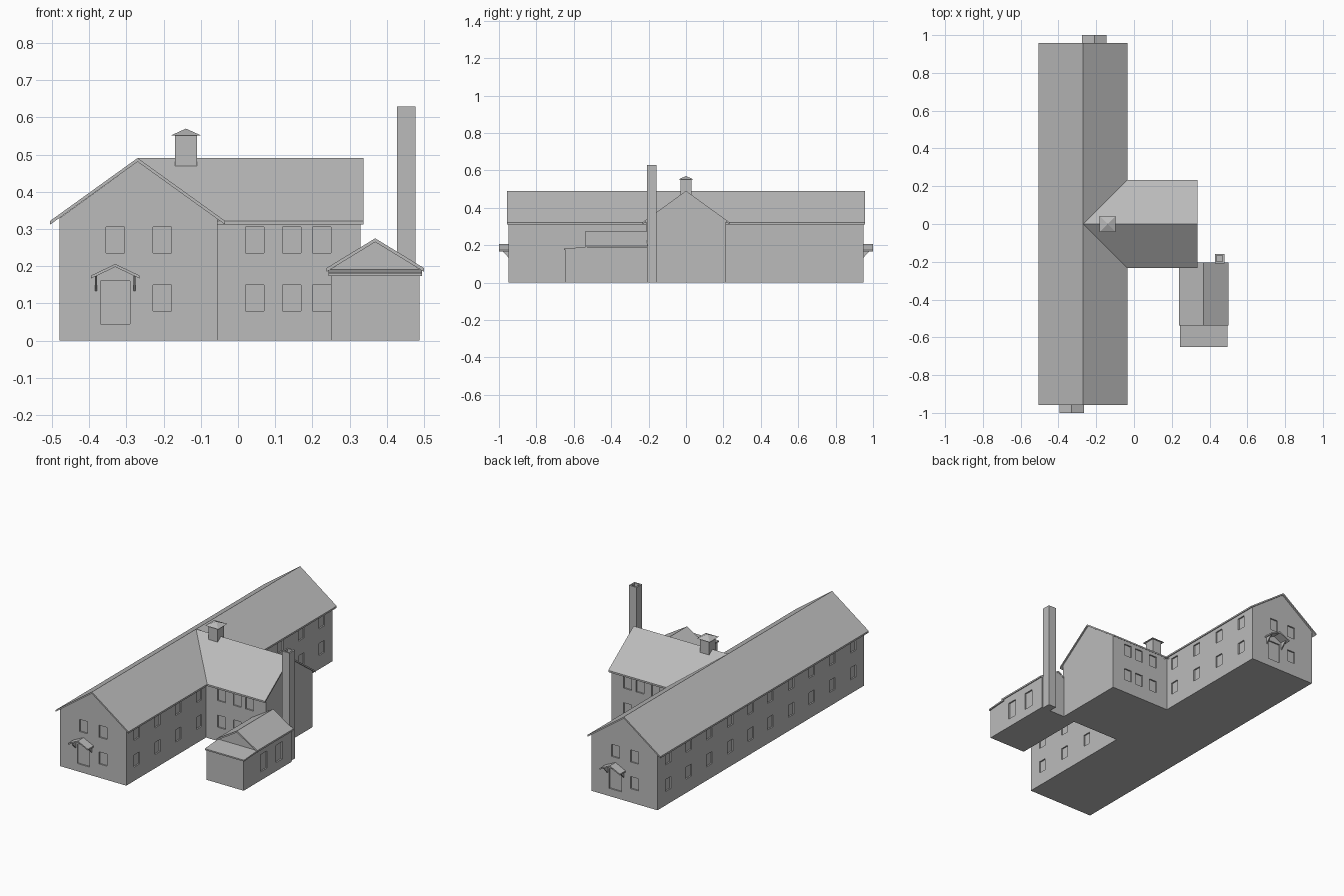
import bpy, bmesh
from mathutils import Matrix

if "Cube" in bpy.data.objects:
    bpy.data.objects.remove(bpy.data.objects["Cube"])

grey = bpy.data.materials.new("plain grey")
grey.diffuse_color = (0.5, 0.5, 0.5, 1)
grey.use_nodes = True
grey.node_tree.nodes["Principled BSDF"].inputs["Base Color"].default_value = grey.diffuse_color


def finish(name, bm):
    bmesh.ops.recalc_face_normals(bm, faces=bm.faces)
    me = bpy.data.meshes.new(name)
    bm.to_mesh(me)
    bm.free()
    me.materials.append(grey)
    ob = bpy.data.objects.new(name, me)
    bpy.context.collection.objects.link(ob)
    return ob


def prism(name, pts, a0, a1, axis='y'):
    """Extrude a 2D profile (u, z) along the x or y axis."""
    bm = bmesh.new()
    place = (lambda u, z, a: (u, a, z)) if axis == 'y' else (lambda u, z, a: (a, u, z))
    f = bm.faces.new([bm.verts.new(place(u, z, a0)) for u, z in pts])
    ext = bmesh.ops.extrude_face_region(bm, geom=[f])
    d = a1 - a0
    vs = [v for v in ext['geom'] if isinstance(v, bmesh.types.BMVert)]
    bmesh.ops.translate(bm, verts=vs, vec=(0, d, 0) if axis == 'y' else (d, 0, 0))
    return finish(name, bm)


def add_box(bm, x0, x1, y0, y1, z0, z1):
    m = Matrix.Translation(((x0 + x1) / 2, (y0 + y1) / 2, (z0 + z1) / 2)) @ \
        Matrix.Diagonal((x1 - x0, y1 - y0, z1 - z0, 1))
    bmesh.ops.create_cube(bm, size=1, matrix=m)


def box(name, *dims):
    bm = bmesh.new()
    add_box(bm, *dims)
    return finish(name, bm)


def gable_walls(name, u0, u1, eave, ridge, a0, a1, axis='y'):
    mid = (u0 + u1) / 2
    return prism(name, [(u0, 0), (u1, 0), (u1, eave), (mid, ridge), (u0, eave)], a0, a1, axis)


def gable_roof(name, u0, u1, eave, ridge, a0, a1, axis='y', t=0.01):
    mid = (u0 + u1) / 2
    return prism(name, [(u0, eave), (mid, ridge), (u1, eave), (u1, eave - t),
                        (mid, ridge - t), (u0, eave - t)], a0, a1, axis)


def recess(walls, boxes):
    """Cut shallow window and door recesses."""
    bm = bmesh.new()
    for b in boxes:
        add_box(bm, *b)
    cutter = finish(walls.name + "_opening_cutter", bm)
    cutter.hide_render = True
    cutter.hide_viewport = True
    mod = walls.modifiers.new("openings", 'BOOLEAN')
    mod.operation = 'DIFFERENCE'
    mod.solver = 'EXACT'
    mod.object = cutter


D = 0.008                                  # recess depth
W = 0.025                                  # half window width
ROWS = [(0.08, 0.15), (0.235, 0.305)]      # window heights per storey

# Long main building
main = gable_walls("main_walls", -0.48, -0.055, 0.329, 0.483, -0.948, 0.948)
gable_roof("main_roof", -0.505, -0.035, 0.322, 0.491, -0.957, 0.957)
cuts = []
for y in (0.09, 0.28, 0.47, 0.66, 0.85):
    for s in (-1, 1):
        for z0, z1 in ROWS:
            cuts.append((-0.5, -0.48 + D, s * y - W, s * y + W, z0, z1))
            if y > 0.25:
                cuts.append((-0.055 - D, -0.03, s * y - W, s * y + W, z0, z1))
for s in (-1, 1):
    y0, y1 = sorted((s * (0.948 - D), s * 0.97))
    door_x, win_x = -0.27 + s * 0.06, -0.268 - s * 0.064
    # openings mirror through the building centre
    cuts.append((door_x - 0.04, door_x + 0.04, y0, y1, 0.045, 0.16))
    for x, rows in ((win_x, ROWS), (door_x, ROWS[1:])):
        for z0, z1 in rows:
            cuts.append((x - W, x + W, y0, y1, z0, z1))
    # Door canopy with side brackets
    c0, c1 = sorted((s * 0.945, s * 1.0))
    gable_roof("door_canopy", door_x - 0.065, door_x + 0.065, 0.175, 0.206, c0, c1, t=0.008)
    for side in (-1, 1):
        bx = door_x + side * 0.052
        prism("canopy_bracket", [(s * 0.945, 0.13), (s * 0.945, 0.177), (s * 0.99, 0.177)],
              bx - 0.003, bx + 0.003, 'x')
recess(main, cuts)

# Cross wing
wing = gable_walls("wing_walls", -0.215, 0.215, 0.328, 0.483, -0.2, 0.33, 'x')
gable_roof("wing_roof", -0.233, 0.233, 0.322, 0.491, -0.27, 0.337, 'x')
cuts = []
for x in (0.045, 0.145, 0.225):
    for z0, z1 in ROWS:
        cuts.append((x - W, x + W, -0.24, -0.215 + D, z0, z1))
        cuts.append((x - W, x + W, 0.215 - D, 0.24, z0, z1))
recess(wing, cuts)

# Roof cupola
box("cupola_body", -0.17, -0.11, -0.03, 0.03, 0.44, 0.552)
bm = bmesh.new()
corners = [bm.verts.new((-0.14 + dx * 0.042, dy * 0.042, 0.551))
           for dx, dy in ((-1, -1), (1, -1), (1, 1), (-1, 1))]
tip = bm.verts.new((-0.14, 0, 0.57))
bm.faces.new(corners)
for i in range(4):
    bm.faces.new((corners[i], corners[(i + 1) % 4], tip))
finish("cupola_roof", bm)

# Boiler house with gabled rear and lean-to front
rear = gable_walls("annex_walls", 0.25, 0.488, 0.192, 0.268, -0.53, -0.207)
gable_roof("annex_roof", 0.238, 0.5, 0.195, 0.275, -0.537, -0.205)
lean = prism("lean_to_walls", [(-0.645, 0), (-0.529, 0), (-0.529, 0.182), (-0.645, 0.175)],
             0.25, 0.488, 'x')
prism("lean_to_roof", [(-0.652, 0.174), (-0.529, 0.182), (-0.529, 0.191), (-0.652, 0.182)],
      0.243, 0.495, 'x')
recess(rear, [(0.488 - D, 0.52, y - 0.03, y + 0.03, 0.05, 0.15) for y in (-0.46, -0.32)])

# Tall chimney with hollow flue
bm = bmesh.new()
add_box(bm, 0.428, 0.478, -0.208, -0.158, 0, 0.63)
top = max(bm.faces, key=lambda f: f.calc_center_median().z)
bmesh.ops.inset_individual(bm, faces=[top], thickness=0.012)
flue = bmesh.ops.extrude_discrete_faces(bm, faces=[top])['faces'][0]
bmesh.ops.translate(bm, verts=flue.verts[:], vec=(0, 0, -0.1))
finish("chimney", bm)
